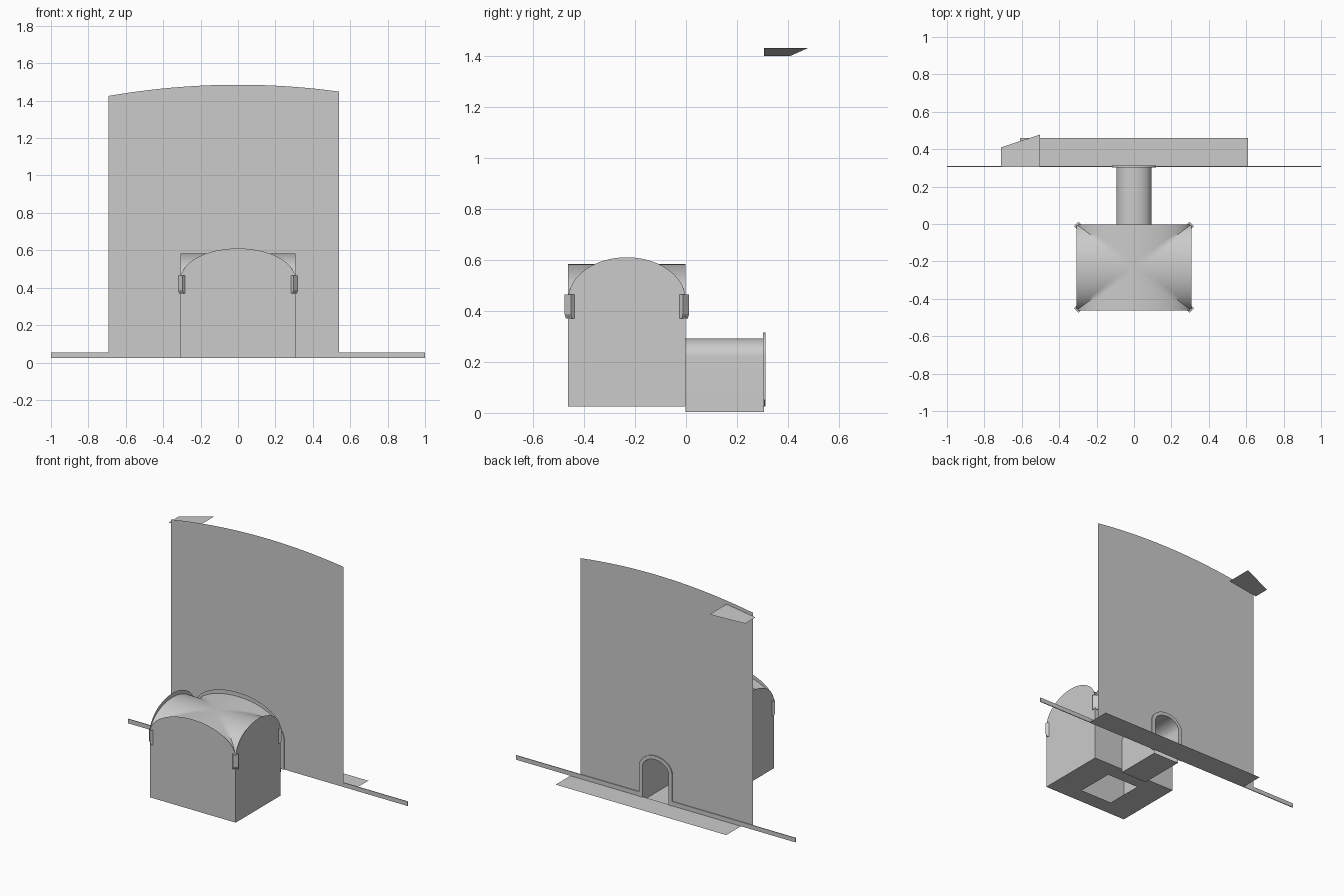
import bpy, math
from mathutils import Matrix, Vector

if "Cube" in bpy.data.objects:
    bpy.data.objects.remove(bpy.data.objects["Cube"])

Z0 = 0.025            # finished floor level
HX, HY, YC = 0.307, 0.23, -0.232   # chamber half sizes and centre
YW = 0.305            # tall facade plane


def make(name, verts, faces, smooth=None):
    me = bpy.data.meshes.new(name)
    me.from_pydata([tuple(v) for v in verts], [], faces)
    me.validate()
    ob = bpy.data.objects.new(name, me)
    bpy.context.collection.objects.link(ob)
    if smooth:
        bpy.ops.object.select_all(action='DESELECT')
        ob.select_set(True)
        bpy.context.view_layer.objects.active = ob
        bpy.ops.object.shade_smooth_by_angle(angle=math.radians(smooth))
    return ob


def sheet(name, outline, place):
    """Flat panel from a 2D outline."""
    return make(name, [place(*p) for p in outline], [list(range(len(outline)))])


def box(name, x0, x1, y0, y1, z0, z1):
    v = [(x, y, z) for z in (z0, z1) for x, y in ((x0, y0), (x1, y0), (x1, y1), (x0, y1))]
    f = [(3, 2, 1, 0), (4, 5, 6, 7)] + [(i, (i + 1) % 4, (i + 1) % 4 + 4, i + 4) for i in range(4)]
    return make(name, v, f)


def arch(half, spring, rise, base, n=24):
    """Left foot, over the arch, right foot."""
    pts = [(-half, base)]
    for i in range(n + 1):
        a = math.pi * (1 - i / n)
        pts.append((half * math.cos(a), spring + rise * math.sin(a)))
    return pts + [(half, base)]


# chamber walls with arched tops; the rear one has the doorway notch
long_wall = arch(HX, 0.445, 0.165, Z0, 32)
side_wall = arch(HY, 0.445, 0.165, Z0, 32)
doorway = arch(0.093, 0.222, 0.07, Z0)
sheet("chamber_front_wall", long_wall, lambda u, z: (u, YC - HY, z))
sheet("chamber_rear_wall", long_wall + doorway[::-1], lambda u, z: (u, YC + HY, z))
for s, n in ((-1, "left"), (1, "right")):
    sheet("chamber_%s_wall" % n, side_wall, lambda u, z: (s * HX, YC + s * u, z))

# chamber floor with central opening
ring = [(-1, -1), (1, -1), (1, 1), (-1, 1)]
v = [(HX * x, YC + HY * y, Z0) for x, y in ring] + [(0.115 * x, YC + 0.125 * y, Z0) for x, y in ring]
make("chamber_floor", v, [(i, (i + 1) % 4, (i + 1) % 4 + 4, i + 4) for i in range(4)])

# groin vault: two crossing barrels, triangulated along the groins
N = 32
par = [-math.cos(math.pi * i / N) for i in range(N + 1)]
hgt = [0.43 + 0.153 * math.sqrt(max(0, 1 - p * p)) for p in par]
v = [(HX * par[i], YC + HY * par[j], max(hgt[i], hgt[j])) for j in range(N + 1) for i in range(N + 1)]
f = []
for j in range(N):
    for i in range(N):
        a, b = j * (N + 1) + i, j * (N + 1) + i + 1
        c, d = b + N + 1, a + N + 1
        if i == j:
            f += [(a, b, c), (a, c, d)]
        elif i + j == N - 1:
            f += [(a, b, d), (b, c, d)]
        else:
            f.append((a, b, c, d))
make("groin_vault", v, f, 40)

# corner brackets set diagonally, undersides sloping inward
for sx in (-1, 1):
    for sy in (-1, 1):
        out = Vector((sx, sy, 0)).normalized()
        tan = Vector((-out.y, out.x, 0))
        c = Vector((sx * (HX - 0.006), YC + sy * (HY - 0.006), 0))
        prof = [(-0.010, 0.37), (0.004, 0.37), (0.011, 0.387), (0.011, 0.465), (-0.010, 0.465)]
        n = len(prof)
        v = [c + out * r + tan * (t * 0.017) + Vector((0, 0, z)) for t in (-1, 1) for r, z in prof]
        f = [list(range(n))[::-1], list(range(n, 2 * n))]
        f += [(i, (i + 1) % n, (i + 1) % n + n, i + n) for i in range(n)]
        make("corner_bracket", v, f)

# vaulted passage from chamber to facade (closed tube section, open ends)
tun = arch(0.093, 0.222, 0.07, 0.003)
n = len(tun)
v = [(x, y, z) for y in (YC + HY, YW) for x, z in tun]
make("passage", v, [(i, (i + 1) % n, (i + 1) % n + n, i + n) for i in range(n)], 40)

# tall facade with curved top and doorway notch
top = [(-0.693 + 1.233 * i / 32) for i in range(33)]
outline = [(-0.693, Z0)] + [(x, 1.485 - 0.125 * x * x) for x in top] + [(0.54, Z0)] + doorway[::-1]
sheet("facade_wall", outline, lambda u, z: (u, YW, z))

# arched door surround
inner, outer = arch(0.093, 0.222, 0.07, Z0), arch(0.118, 0.222, 0.093, Z0)
n = len(inner)
v = [(x, y, z) for y in (0.301, 0.312) for p in (inner, outer) for x, z in p]
f = []
for i in range(n - 1):
    for a, b in ((0, n), (n, 3 * n), (3 * n, 2 * n), (2 * n, 0)):
        f.append((a + i, b + i, b + i + 1, a + i + 1))
f += [(0, n, 3 * n, 2 * n), (n - 1, 2 * n - 1, 4 * n - 1, 3 * n - 1)]
make("door_surround", v, f, 40)

# skirting either side of the door, ground strip, broken roof ledge
box("skirting_left", -1, -0.117, YW, YW + 0.005, Z0, 0.053)
box("skirting_right", 0.117, 1, YW, YW + 0.005, Z0, 0.053)
sheet("ground_strip", [(-0.61, YW), (0.61, YW), (0.61, 0.46), (-0.61, 0.46)], lambda x, y: (x, y, Z0))
make("roof_ledge", [(-0.71, YW, 1.40), (-0.503, YW, 1.43), (-0.503, 0.478, 1.43), (-0.71, 0.41, 1.40)],
     [(0, 1, 2, 3)])
